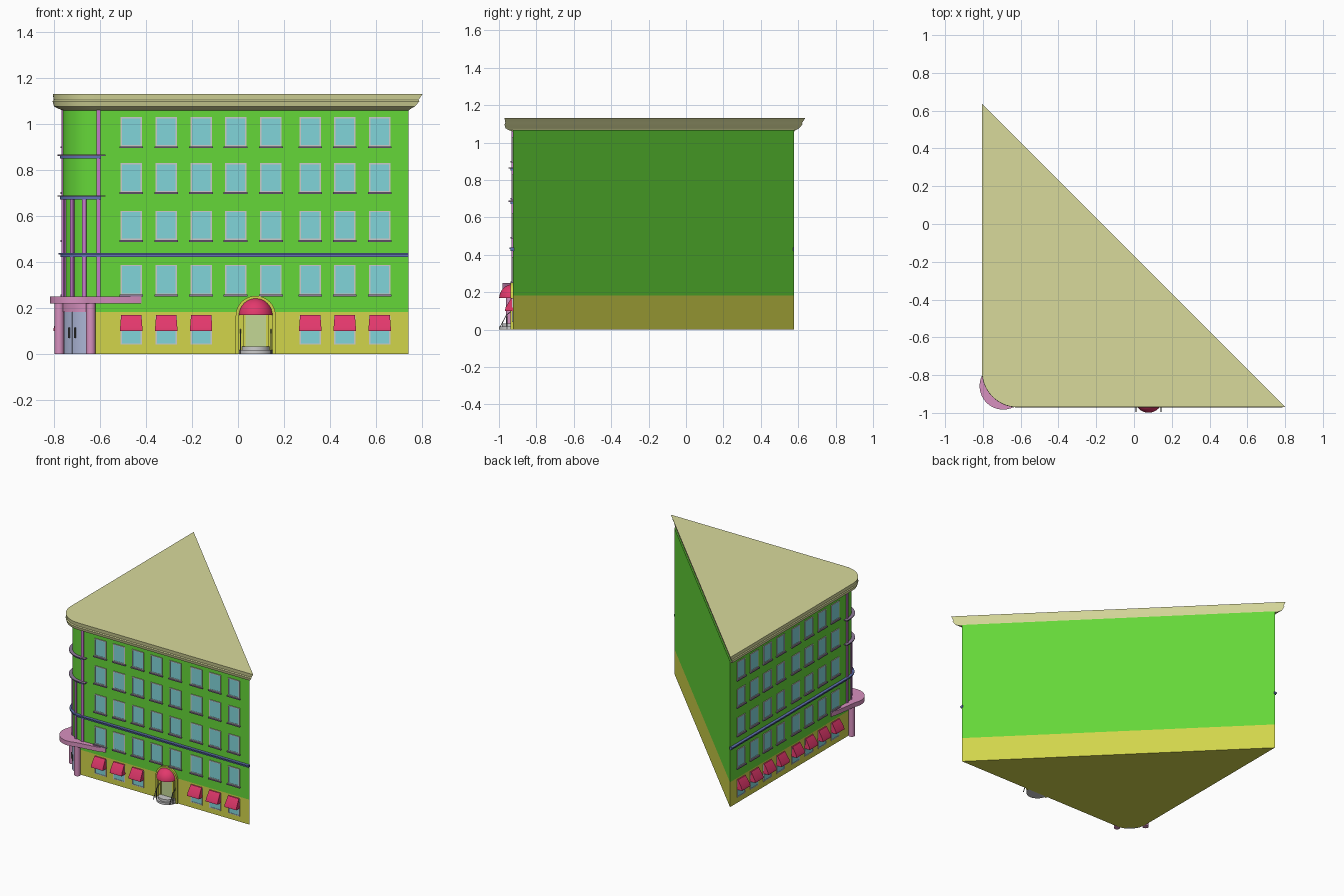
import bpy, bmesh
from math import sin, cos, pi, radians
from mathutils import Vector

if "Cube" in bpy.data.objects:
    bpy.data.objects.remove(bpy.data.objects["Cube"])

# Local plan frame: u runs along the front wall, v along the left wall, both from the corner
X0, Y0, R, LEN = -0.76, -0.925, 0.145, 1.502
COL = dict(green=(.13, .68, .04), lime=(.64, .66, .07), roof=(.69, .70, .33), cyan=(.22, .66, .70),
           red=(.76, .04, .15), pink=(.68, .28, .52), purple=(.55, .2, .58), blue=(.12, .17, .45),
           sill=(.28, .2, .33), steel=(.42, .47, .68), door=(.55, .68, .3), dark=(.12, .12, .12))
MATS = {}
for n, c in COL.items():
    MATS[n] = bpy.data.materials.new(n)
    MATS[n].diffuse_color = (*c, 1)


def finish(name, bm, mat):
    bmesh.ops.recalc_face_normals(bm, faces=bm.faces)
    me = bpy.data.meshes.new(name)
    bm.to_mesh(me)
    bm.free()
    ob = bpy.data.objects.new(name, me)
    bpy.context.collection.objects.link(ob)
    if mat:
        me.materials.append(MATS[mat])
    bpy.ops.object.select_all(action='DESELECT')
    ob.select_set(True)
    bpy.context.view_layer.objects.active = ob
    bpy.ops.object.shade_smooth_by_angle()
    return ob


def add_loft(bm, rings, swap=False, bottom=True, top=True):
    vs = [[bm.verts.new((X0 + (v if swap else u), Y0 + (u if swap else v), z)) for u, v, z in r] for r in rings]
    n = len(vs[0])
    for a, b in zip(vs, vs[1:]):
        for i in range(n):
            j = (i + 1) % n
            bm.faces.new((a[i], a[j], b[j], b[i]))
    if bottom:
        bm.faces.new(vs[0][::-1])
    if top:
        bm.faces.new(vs[-1])


def loft(name, rings, mat, **kw):
    bm = bmesh.new()
    add_loft(bm, rings, **kw)
    return finish(name, bm, mat)


def at(pts, z):
    return [(u, v, z) for u, v in pts]


def prism(name, pts, z0, z1, mat, **kw):
    return loft(name, [at(pts, z0), at(pts, z1)], mat, **kw)


def boxes(name, items, mat, swap=False):
    # each item: u0, u1, out0, out1, z0, z1
    bm = bmesh.new()
    for a, b, o0, o1, z0, z1 in items:
        p = [(a, -o0), (a, -o1), (b, -o1), (b, -o0)]
        add_loft(bm, [at(p, z0), at(p, z1)], swap)
    return finish(name, bm, mat)


def arc(r, a0=0, a1=90, n=14):
    # angle 0 faces the front, 90 faces the left
    t = [radians(a0 + (a1 - a0) * i / n) for i in range(n + 1)]
    return [(R - r * sin(a), R - r * cos(a)) for a in t]


def path(d, end):
    return [(end, -d)] + arc(R + d) + [(-d, end)]


def band(name, d0, d1, end, z0, z1, mat):
    prism(name, path(d1, end) + path(d0, end)[::-1], z0, z1, mat)


def sector(name, a0, a1, r0, r1, z0, z1, mat, n=6):
    prism(name, arc(r1, a0, a1, n) + arc(r0, a0, a1, n)[::-1], z0, z1, mat)


# Building body: ground storey and upper walls
foot = path(0, LEN)
prism("ground_storey", foot, 0, .182, "lime", top=False)
prism("upper_walls", foot, .182, 1.066, "green", bottom=False)

# Roof slab with moulded cornice
levels = [(1.058, 0, 0), (1.066, .022, -.012), (1.076, .040, -.012), (1.098, .046, 0),
          (1.104, .041, .002), (1.13, .045, .015)]
loft("roof_cornice", [at(path(d, LEN + k + d), z) for z, d, k in levels], "roof")

# Belt course and corner ledges
band("belt_course", -.005, .012, LEN, .42, .431, "blue")
band("belt_course_cap", -.005, .02, LEN, .431, .439, "blue")
for i, z in enumerate((.672, .85)):
    band(f"corner_ledge_{i}", -.005, .014, .165, z, z + .012, "blue")
    band(f"corner_ledge_cap_{i}", -.005, .024, .185, z + .011, z + .017, "sill")

# Corner pilasters
for i, a in enumerate((-3, 21, 45, 69, 93)):
    sector(f"corner_pilaster_{i}", a - 3.4, a + 3.4, R - .01, R + .008, .24,
           1.066 if i in (0, 4) else .675, "purple", 2)

# Curved corner entrance
for i, (a, b) in enumerate(((18, 44), (46, 72))):
    sector(f"corner_door_{i}", a, b, R - .01, R + .004, 0, .182, "steel")
    h = 38 if i == 0 else 52
    sector(f"corner_door_handle_{i}", h - 1, h + 1, R, R + .01, .07, .115, "dark", 1)
sector("corner_door_head", 14, 76, R - .01, R + .007, .182, .222, "pink")

# Canopy over the corner, tapering along both walls
side = [(.34, .01), (.34, -.006), (.28, -.022), (.19, -.035)]
disc = [(.0675 + .125 * cos(radians(a)), .0675 + .125 * sin(radians(a)))
        for a in [-65 - 140 * i / 20 for i in range(21)]]
prism("corner_canopy", side + disc + [(v, u) for u, v in side[::-1]] + [(.05, .05)], .218, .25, "pink")
for swap in (False, True):
    col = [(.12 + .021 * cos(i * pi / 8), -.017 + .021 * sin(i * pi / 8)) for i in range(16)]
    prism("canopy_column", col, 0, .22, "pink", swap=swap)

# Windows, frames, sills and awnings on both facades
FRONT = [.296, .448, .600, .750, .903, 1.074, 1.224, 1.376]
LEFT = [.289, .441, .593, .745, .920, 1.072, 1.224, 1.376]
ROWS = [(.257, .387), (.495, .622), (.703, .83), (.902, 1.03)]
for side_name, centres, swap in (("front", FRONT, False), ("left", LEFT, True)):
    ground = [c for c in centres if swap or abs(c - .837) > .15]
    wins = [(c, a, b) for a, b in ROWS for c in centres]
    low = [(c, .04, .165) for c in ground]
    w, t = .047, .006
    boxes(f"window_panes_{side_name}", [(c - w + t, c + w - t, -.004, .002, a + t, b - t)
                                        for c, a, b in wins + low], "cyan", swap)
    frames = []
    for c, a, b in wins + low:
        frames += [(c - w, c - w + t, -.004, .005, a, b), (c + w - t, c + w, -.004, .005, a, b),
                   (c - w + t, c + w - t, -.004, .005, a, a + t), (c - w + t, c + w - t, -.004, .005, b - t, b)]
    boxes(f"window_frames_{side_name}", frames, None, swap)
    boxes(f"window_sills_{side_name}", [(c - .052, c + .052, -.004, .012, a - .008, a)
                                        for c, a, b in wins], "sill", swap)
    bm = bmesh.new()
    prof = [(-.003, .17), (.008, .17), (.04, .118), (.043, .1), (-.003, .1)]
    for c in ground:
        add_loft(bm, [[(c + s * (.048 if z < .13 else .044), -o, z) for o, z in prof] for s in (-1, 1)], swap)
    finish(f"awnings_{side_name}", bm, "red")

# Main entrance: arched surround, door, jambs
D = .837


def arch(r):
    return [(D + r, 0)] + [(D + r * cos(i * pi / 20), .165 + r * sin(i * pi / 20)) for i in range(21)] + [(D - r, 0)]


ring = arch(.087) + arch(.073)[::-1]
loft("entrance_arch", [[(u, -o, z) for u, z in ring] for o in (-.005, .014)], "lime")
boxes("entrance_door", [(D - .045, D + .045, -.004, .005, .03, .168)], "door")
boxes("entrance_jambs", [(D + s * .05 - .005, D + s * .05 + .005, -.004, .01, .03, .17) for s in (-1, 1)], "lime")

# Quarter dome awning over the entrance
bm = bmesh.new()
bmesh.ops.create_uvsphere(bm, u_segments=32, v_segments=16, radius=.074)
bmesh.ops.translate(bm, verts=bm.verts, vec=(X0 + D, Y0, .168))
for no in ((0, 1, 0), (0, 0, -1)):
    bmesh.ops.bisect_plane(bm, geom=bm.verts[:] + bm.edges[:] + bm.faces[:], dist=1e-5,
                           plane_co=Vector((X0 + D, Y0, .168)), plane_no=no, clear_outer=True)
finish("entrance_dome_awning", bm, "red")

# Half-round steps and slender handrails
for i, r in enumerate((.074, .06)):
    pts = [(D + r * cos(a * pi / 16), -r * sin(a * pi / 16)) for a in range(17)]
    prism(f"entrance_step_{i}", pts, i * .016, i * .016 + .016, None)
for s in (-1, 1):
    c = D + s * .066
    boxes("handrail_post", [(c - .002, c + .002, .03, .034, 0, .075)], "dark")
    rail = [(-.002, .105), (.034, .075), (.066, .015), (.07, .015), (.037, .079), (-.002, .11)]
    loft("handrail", [[(c + k, -o, z) for o, z in rail] for k in (-.002, .002)], "dark")

for m in bpy.data.materials:
    if m.users and not m.is_grease_pencil:
        m.use_nodes = True
        m.node_tree.nodes["Principled BSDF"].inputs["Base Color"].default_value = m.diffuse_color
